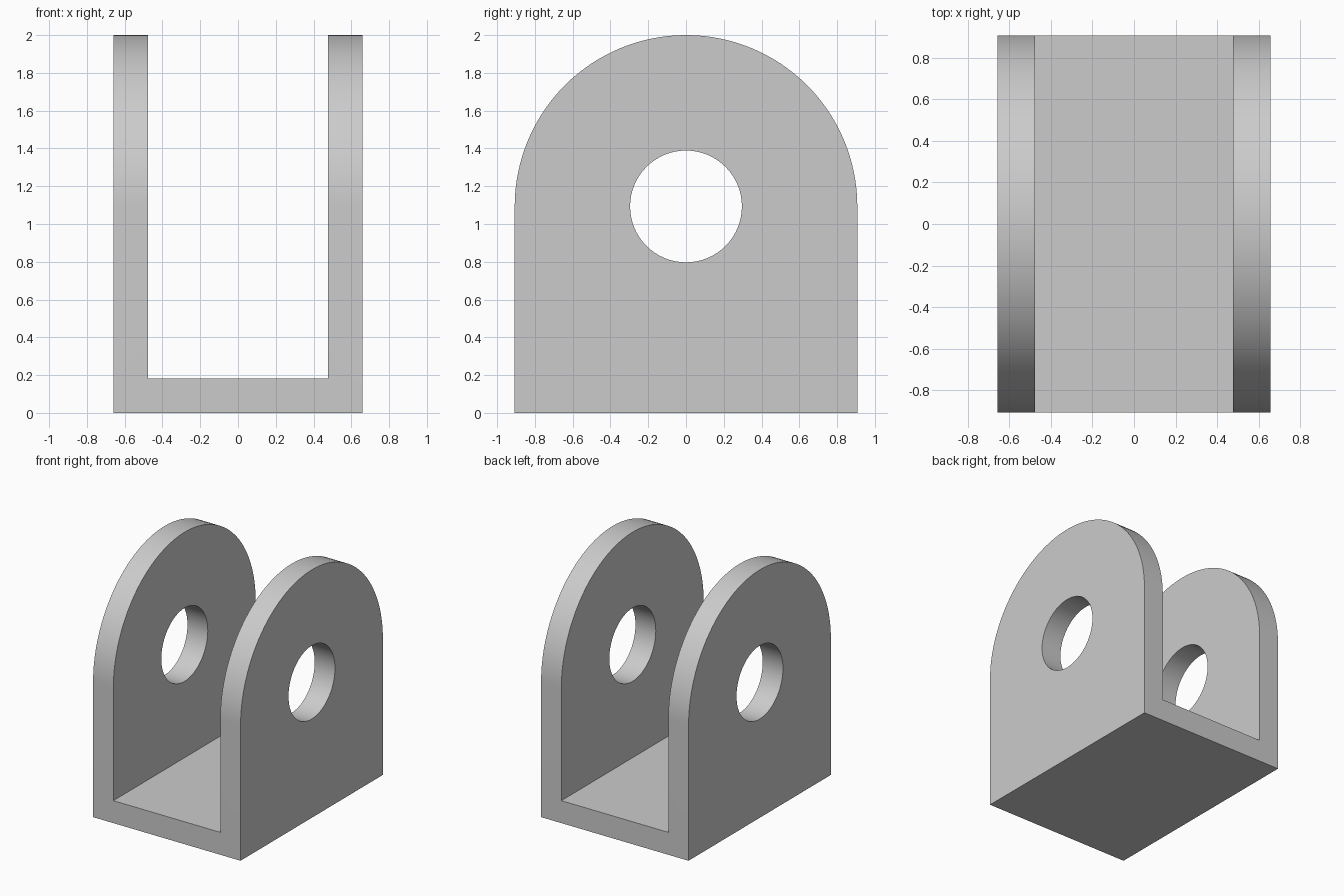
import bpy, bmesh
from math import cos, sin, pi, radians

if "Cube" in bpy.data.objects:
    bpy.data.objects.remove(bpy.data.objects["Cube"])

HALF_W, WALL = 0.658, 0.181      # half width in x, plate thickness
R, HOLE_R = 0.907, 0.296         # rounded top and pin hole radii
AXIS_Z = 2 - R                   # shared centre of both arcs
SEGS = 64


def prism(name, outline, half_x):
    """Extrude a (y, z) outline symmetrically along x."""
    bm = bmesh.new()
    face = bm.faces.new([bm.verts.new((-half_x, y, z)) for y, z in outline])
    ext = bmesh.ops.extrude_face_region(bm, geom=[face])
    moved = [v for v in ext["geom"] if isinstance(v, bmesh.types.BMVert)]
    bmesh.ops.translate(bm, verts=moved, vec=(2 * half_x, 0, 0))
    bmesh.ops.recalc_face_normals(bm, faces=bm.faces)
    mesh = bpy.data.meshes.new(name)
    bm.to_mesh(mesh)
    bm.free()
    obj = bpy.data.objects.new(name, mesh)
    bpy.context.collection.objects.link(obj)
    return obj


def arc(radius, sweep, steps):
    return [(radius * cos(sweep * i / steps), AXIS_Z + radius * sin(sweep * i / steps))
            for i in range(steps + 1)]


# Solid block with rounded top
bracket = prism("clevis_bracket", [(-R, 0), (R, 0)] + arc(R, pi, SEGS), HALF_W)

# Cutters: open channel between the cheeks, and the pin hole
channel = prism("channel_cutter", [(-2, WALL), (2, WALL), (2, 3), (-2, 3)], HALF_W - WALL)
pin_hole = prism("pin_hole_cutter", arc(HOLE_R, 2 * pi, SEGS)[:-1], 1)

bpy.context.view_layer.objects.active = bracket
bracket.select_set(True)
for cutter in (channel, pin_hole):
    cutter.hide_render = True
    mod = bracket.modifiers.new(cutter.name, "BOOLEAN")
    mod.operation, mod.solver, mod.object = "DIFFERENCE", "EXACT", cutter
    bpy.ops.object.modifier_apply(modifier=mod.name)
    bpy.data.objects.remove(cutter)

# Smooth arcs, sharp edges
bpy.ops.object.shade_smooth_by_angle(angle=radians(30))
